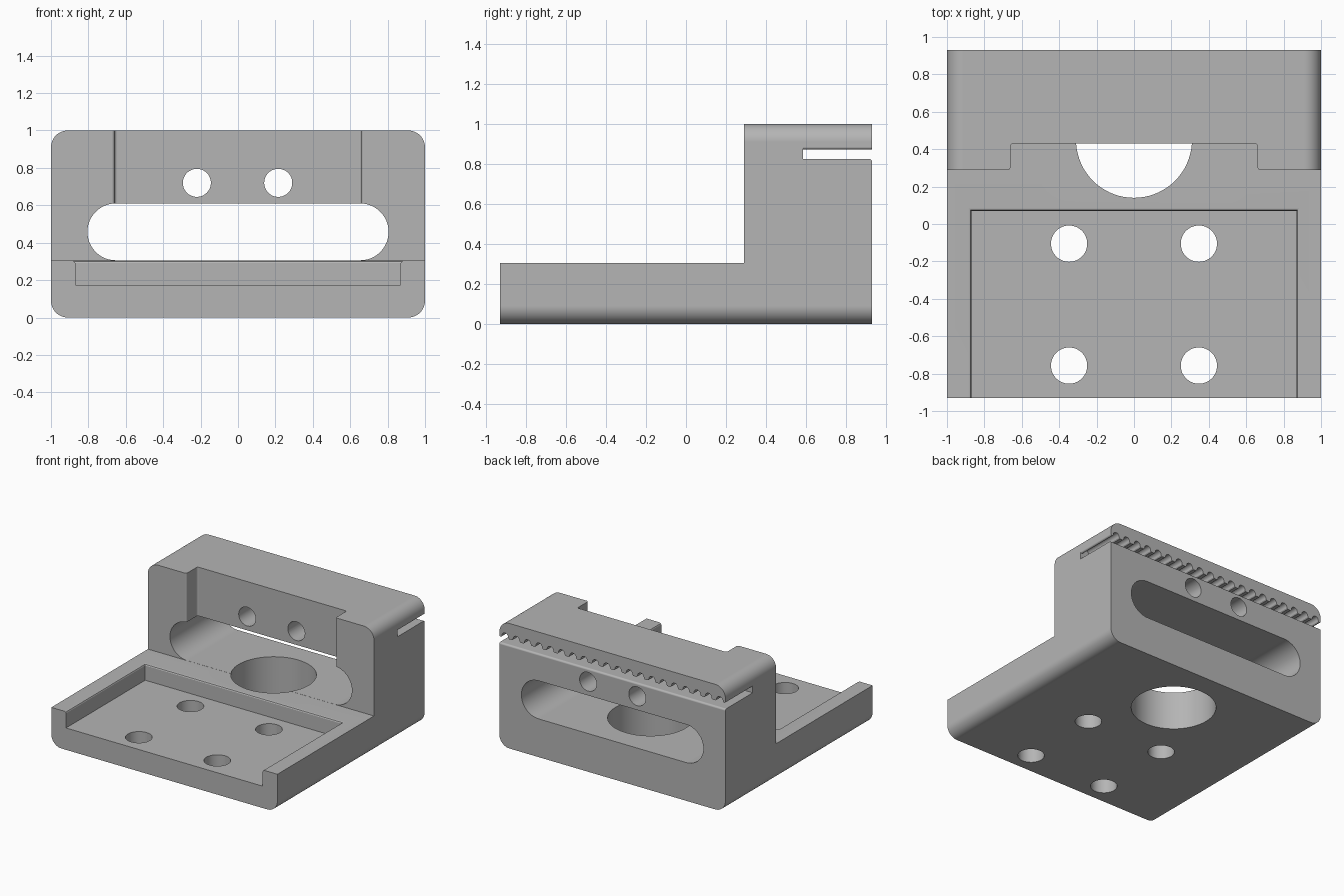
import bpy, bmesh, math
from mathutils import Vector

old = bpy.data.objects.get("Cube")
if old:
    bpy.data.objects.remove(old, do_unlink=True)

grey = bpy.data.materials.new("plain_grey")
grey.use_nodes = True
COLOUR = (0.46, 0.46, 0.46, 1)
grey.diffuse_color = COLOUR
grey.node_tree.nodes["Principled BSDF"].inputs["Base Color"].default_value = COLOUR


def prism(name, points, axis, lo, hi):
    """Extrude a 2D outline along an axis (outline uses the other two, in order)."""
    place = {"x": lambda p, t: (t, p[0], p[1]),
             "y": lambda p, t: (p[0], t, p[1]),
             "z": lambda p, t: (p[0], p[1], t)}[axis]
    bm = bmesh.new()
    face = bm.faces.new([bm.verts.new(place(p, lo)) for p in points])
    ext = bmesh.ops.extrude_face_region(bm, geom=[face])
    verts = [v for v in ext["geom"] if isinstance(v, bmesh.types.BMVert)]
    bmesh.ops.translate(bm, verts=verts,
                        vec=Vector(place((0, 0), hi)) - Vector(place((0, 0), lo)))
    bmesh.ops.recalc_face_normals(bm, faces=bm.faces)
    mesh = bpy.data.meshes.new(name)
    bm.to_mesh(mesh)
    bm.free()
    mesh.materials.append(grey)
    obj = bpy.data.objects.new(name, mesh)
    bpy.context.collection.objects.link(obj)
    return obj


def arc(cx, cy, r, start, end, n=12):
    return [(cx + r * math.cos(math.radians(start + (end - start) * i / n)),
             cy + r * math.sin(math.radians(start + (end - start) * i / n)))
            for i in range(n + 1)]


def circle(cx, cy, r, n=48):
    return arc(cx, cy, r, 0, 360, n)[:-1]


def box(x0, x1, y0, y1):
    return [(x0, y0), (x1, y0), (x1, y1), (x0, y1)]


def rounded(w, z0, z1, r):
    return (arc(w - r, z0 + r, r, -90, 0) + arc(w - r, z1 - r, r, 0, 90)
            + arc(r - w, z1 - r, r, 90, 180) + arc(r - w, z0 + r, r, 180, 270))


# Main block with rounded long edges
bracket = prism("bracket", rounded(1, 0, 1, 0.09), "y", -0.93, 0.93)


def cut(cutter):
    mod = bracket.modifiers.new(cutter.name, "BOOLEAN")
    mod.operation = "DIFFERENCE"
    mod.solver = "EXACT"
    mod.object = cutter
    bpy.context.view_layer.objects.active = bracket
    bpy.ops.object.modifier_apply(modifier=mod.name)
    bpy.data.objects.remove(cutter, do_unlink=True)


# Open space above the front plate
cut(prism("front_space", box(-1.2, 1.2, 0.305, 1.2), "y", -1.2, 0.29))

# Wide slot through the upright
R = 0.1522
slot = arc(0.653, 0.458, R, -90, 90, 24) + arc(-0.653, 0.458, R, 90, 270, 24)
cut(prism("wide_slot", slot, "y", 0.2, 1.2))

# Recess in the front of the upright, with softened vertical corners
f = 0.015
half = [(0.8, 0.2), (0.8, 0.29)] + arc(0.66 + f, 0.29 + f, f, 270, 180, 5) \
    + arc(0.66 - f, 0.43 - f, f, 0, 90, 5)
recess = half + [(-x, y) for x, y in reversed(half)]
cut(prism("front_recess", recess, "z", 0.46, 1.2))

# Pocket in the plate, flared at its rim
pocket = prism("plate_pocket", box(-0.87, 0.87, -1.2, 0.07), "z", 0.175, 0.292)
bm = bmesh.new()
bm.from_mesh(pocket.data)
top = max(bm.faces, key=lambda face: face.calc_center_median().z)
for grow, rise in ((0.004, 0.008), (0.014, 0.006), (0, 0.1)):
    ext = bmesh.ops.extrude_face_region(bm, geom=[top])
    bmesh.ops.delete(bm, geom=[top], context="FACES_ONLY")
    top = [g for g in ext["geom"] if isinstance(g, bmesh.types.BMFace)][0]
    for v in top.verts:
        v.co.x += math.copysign(grow, v.co.x)
        v.co.y += grow if v.co.y > 0 else 0
        v.co.z += rise
bmesh.ops.recalc_face_normals(bm, faces=bm.faces)
bm.to_mesh(pocket.data)
bm.free()
cut(pocket)

# Large round opening and four screw holes in the plate
cut(prism("round_opening", circle(0, 0.45, 0.31, 72), "z", -0.2, 0.45))
for x in (-0.347, 0.347):
    for y in (-0.105, -0.757):
        cut(prism("screw_hole", circle(x, y, 0.097), "z", -0.2, 0.5))

# Two holes through the upright
for x in (-0.22, 0.215):
    cut(prism("upright_hole", circle(x, 0.72, 0.075), "y", 0.35, 1.2))

# Belt slit whose upper side carries rounded teeth
teeth = [(-1.1, 0.825), (1.1, 0.825), (1.1, 0.885), (1, 0.885)]
teeth += arc(0.988, 0.885, 0.012, 0, -90, 4)[1:]
for i in range(20):
    c = 0.95 - i * 0.1
    teeth += [(c + 0.036, 0.873), (c + 0.029, 0.88)]
    teeth += arc(c, 0.885, 0.028, 0, 180, 10)
    teeth += [(c - 0.029, 0.88), (c - 0.036, 0.873)]
teeth += arc(-0.988, 0.885, 0.012, -90, -180, 4) + [(-1.1, 0.885)]
cut(prism("belt_slit", teeth, "y", 0.585, 1.2))

# Softened lower edge at the mouth of the slit
lip = arc(0.915, 0.81, 0.0151, 90, 0, 6) + [(0.95, 0.81), (0.95, 0.84), (0.915, 0.84)]
cut(prism("mouth_edge", lip, "x", -1.2, 1.2))

# Smooth curves, crisp edges, flat faces kept flat
bpy.ops.object.select_all(action="DESELECT")
bracket.select_set(True)
bpy.context.view_layer.objects.active = bracket
bpy.ops.object.shade_smooth_by_angle(angle=math.radians(25))
weighted = bracket.modifiers.new("weighted_normals", "WEIGHTED_NORMAL")
weighted.keep_sharp = True
